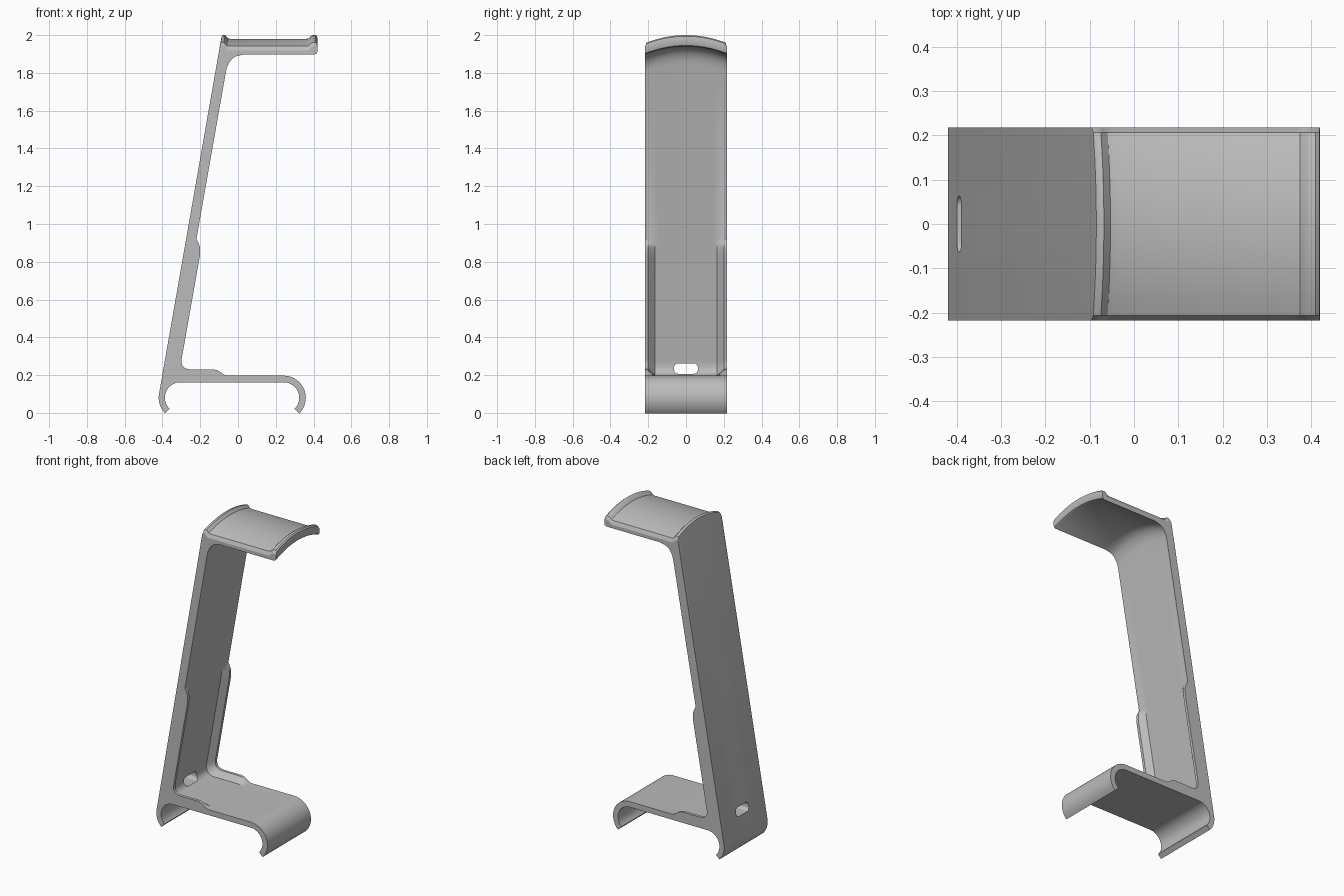
import bpy
import bmesh
from math import cos, sin, radians
from mathutils import Vector

if "Cube" in bpy.data.objects:
    bpy.data.objects.remove(bpy.data.objects["Cube"])

HALF = 0.218      # half width of the stand
SLOPE = 0.1765    # lean of the upright
BASE = 0.197      # top of the base plate


def back(z, offset=0.0):
    """Point on the leaning back face, moved inwards by offset."""
    return Vector((-0.42 + SLOPE * (z - 0.1) + offset, z))


def fillet(a, corner, b, n=9):
    a, c, b = Vector(a), Vector(corner), Vector(b)
    return [a * (1 - t) ** 2 + c * 2 * t * (1 - t) + b * t * t
            for t in (i / n for i in range(n + 1))]


def arc(cx, r, start, end, n=18):
    return [Vector((cx + r * cos(radians(start + (end - start) * i / n)),
                    0.08 + r * sin(radians(start + (end - start) * i / n))))
            for i in range(n + 1)]


def section(y):
    """Closed side profile at the given distance from the middle."""
    drop = 0.043 * (y / HALF) ** 2
    chamfer = 0.018 if abs(y) > 0.21 else 0.0
    rail = min(1.0, max(0.0, (abs(y) - 0.165) / 0.035))

    # Arched headrest with a lip at both ends
    upper = [(-0.089, 1.982), (-0.085, 1.996), (-0.078, 2.0), (-0.068, 2.0),
             (-0.06, 1.991), (-0.053, 1.983), (-0.04, 1.98), (0.36, 1.98),
             (0.375, 1.983), (0.385, 1.994), (0.395, 2.0), (0.41, 2.0), (0.418, 1.994)]
    under = [(0.42, 1.985), (0.42, 1.955), (0.416, 1.945), (0.405, 1.94)]
    under += fillet((0.04, 1.94), back(1.94, 0.055), back(1.845, 0.055))
    pts = []
    for group, cut in ((upper, chamfer), (under, 0.0)):
        for x, z in group:
            fall = drop + cut
            pts.append(Vector((x - (SLOPE * fall if x < 0 else 0), z - fall)))

    # Inner face, with rails that rise towards both sides
    plain = [back(z, 0.055) for z in (0.92, 0.9, 0.88, 0.86, 0.83)]
    plain += fillet(back(0.275, 0.055), back(BASE, 0.055), (-0.28, BASE))
    plain += [Vector((x, BASE)) for x in (-0.13, -0.11, -0.09, -0.075, -0.06)]
    raised = [back(0.92, 0.055), Vector((-0.209, 0.9)), Vector((-0.203, 0.883)),
              Vector((-0.2, 0.865)), back(0.83, 0.089)]
    raised += fillet(back(0.29, 0.089), back(0.23, 0.089), (-0.245, 0.23))
    raised += [Vector(p) for p in ((-0.13, 0.23), (-0.11, 0.226), (-0.09, 0.215),
                                   (-0.075, 0.203), (-0.06, BASE))]
    pts += [p.lerp(r, rail) for p, r in zip(plain, raised)]

    # Base plate with a curled foot at each end
    pts += arc(0.242, 0.117, 90, -45) + arc(0.242, 0.082, -45, 90)
    pts += arc(-0.305, 0.082, 90, 225) + arc(-0.305, 0.115, 225, 170, 8)
    return pts


# Loft the profile across the width
half = [0.03, 0.06, 0.09, 0.12, 0.145, 0.165, 0.2, 0.207, HALF]
widths = [-y for y in reversed(half)] + [0.0] + half
bm = bmesh.new()
rows = [[bm.verts.new((p.x, y, p.y)) for p in section(y)] for y in widths]
for a, b in zip(rows, rows[1:]):
    for i in range(len(a)):
        j = (i + 1) % len(a)
        bm.faces.new((a[i], a[j], b[j], b[i]))
bm.faces.new(rows[0])
bm.faces.new(rows[-1])
bmesh.ops.recalc_face_normals(bm, faces=bm.faces)
mesh = bpy.data.meshes.new("stand_body")
bm.to_mesh(mesh)
bm.free()
stand = bpy.data.objects.new("stand_body", mesh)
bpy.context.collection.objects.link(stand)

# Grey plastic
grey = bpy.data.materials.new("grey_plastic")
grey.use_nodes = True
colour = (0.5, 0.5, 0.5, 1)
grey.diffuse_color = colour
grey.node_tree.nodes["Principled BSDF"].inputs["Base Color"].default_value = colour
mesh.materials.append(grey)

# Rounded cable slot through the foot of the upright
bpy.ops.mesh.primitive_cube_add(size=1, location=(-0.35, 0, 0.2345))
cutter = bpy.context.object
cutter.name = "cable_slot_cutter"
cutter.hide_render = True
cm = bmesh.new()
cm.from_mesh(cutter.data)
bmesh.ops.scale(cm, vec=(0.34, 0.126, 0.055), verts=cm.verts)
along = [e for e in cm.edges if abs(e.verts[0].co.x - e.verts[1].co.x) > 0.1]
bmesh.ops.bevel(cm, geom=along, offset=0.022, segments=6, profile=0.5, affect='EDGES')
cm.to_mesh(cutter.data)
cm.free()
cutter.data.materials.append(grey)

bpy.ops.object.select_all(action='DESELECT')
stand.select_set(True)
bpy.context.view_layer.objects.active = stand
cut = stand.modifiers.new("cable_slot", 'BOOLEAN')
cut.operation = 'DIFFERENCE'
cut.solver = 'EXACT'
cut.object = cutter
bpy.ops.object.modifier_apply(modifier=cut.name)
bpy.data.objects.remove(cutter)
bpy.ops.object.shade_smooth_by_angle(angle=radians(25))
